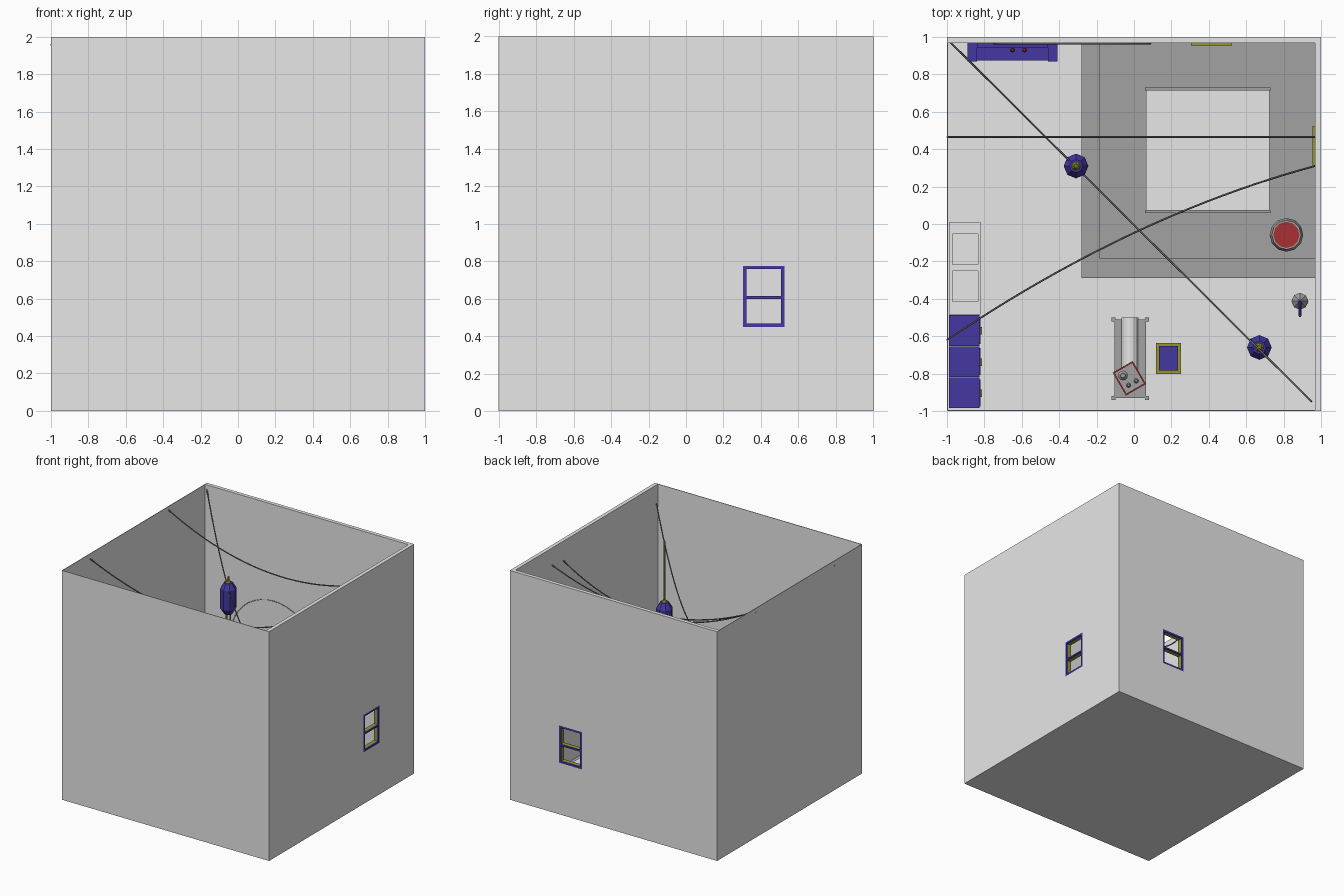
import bpy, bmesh, math
from mathutils import Vector, Matrix

cube = bpy.data.objects.get("Cube")
if cube:
    bpy.data.objects.remove(cube)


def material(name, r, g, b):
    m = bpy.data.materials.new(name)
    m.use_nodes = True
    m.diffuse_color = (r, g, b, 1)
    m.node_tree.nodes["Principled BSDF"].inputs["Base Color"].default_value = (r, g, b, 1)
    return m


PALE = material("pale_grey", .8, .8, .8)
GREY = material("mid_grey", .36, .36, .36)
DARK = material("rope_grey", .15, .15, .15)
BLUE = material("deep_blue", .056, .038, .35)
OLIVE = material("olive", .3, .3, .03)
RED = material("dark_red", .4, .03, .035)


def finish(name, bm, mat):
    mesh = bpy.data.meshes.new(name)
    bm.to_mesh(mesh)
    bm.free()
    mesh.materials.append(mat)
    ob = bpy.data.objects.new(name, mesh)
    bpy.context.collection.objects.link(ob)
    return ob


def box(name, mat, x, y, z):
    """Box from (low, high) pairs on each axis."""
    bm = bmesh.new()
    bmesh.ops.create_cube(bm, size=1)
    for v in bm.verts:
        v.co = Vector([(a + b) / 2 + c * (b - a) for c, (a, b) in zip(v.co, (x, y, z))])
    return finish(name, bm, mat)


def lathe(name, mat, x, y, profile, sides=8):
    """Stack of rings from (radius, height) points, capped at both ends."""
    bm = bmesh.new()
    rings = [[bm.verts.new((x + r * math.cos(math.tau * i / sides),
                            y + r * math.sin(math.tau * i / sides), z))
              for i in range(sides)] for r, z in profile]
    for a, b in zip(rings, rings[1:]):
        for i in range(sides):
            j = (i + 1) % sides
            bm.faces.new((a[i], a[j], b[j], b[i]))
    bm.faces.new(rings[0][::-1])
    bm.faces.new(rings[-1])
    return finish(name, bm, mat)


def tube(name, mat, points, radius, closed=False):
    curve = bpy.data.curves.new(name, "CURVE")
    curve.dimensions = "3D"
    curve.bevel_depth = radius
    curve.bevel_resolution = 1
    curve.use_fill_caps = True
    s = curve.splines.new("POLY")
    s.use_cyclic_u = closed
    s.points.add(len(points) - 1)
    for p, co in zip(s.points, points):
        p.co = (*co, 1)
    curve.materials.append(mat)
    ob = bpy.data.objects.new(name, curve)
    bpy.context.collection.objects.link(ob)


def cut(ob, x, y, z):
    cutter = box("cutter", PALE, x, y, z)
    cutter.hide_render = True
    mod = ob.modifiers.new("opening", "BOOLEAN")
    mod.operation = "DIFFERENCE"
    mod.solver = "EXACT"
    mod.object = cutter
    bpy.context.view_layer.objects.active = ob
    bpy.ops.object.modifier_apply(modifier=mod.name)
    bpy.data.objects.remove(cutter)


# Room shell, open at the top
IN = .967
SPAN = (-1, 1)
LOW, HIGH, SILL, HEAD = .305, .525, .45, .775
FLOOR = .012
box("floor", PALE, SPAN, SPAN, (0, FLOOR))
box("left_hand_wall", PALE, (-1, -.995), SPAN, (0, 2))
box("front_wall", PALE, SPAN, (-1, -.995), (0, 2))
back = box("back_wall", PALE, SPAN, (IN, 1), (0, 2))
side = box("window_wall", PALE, (IN, 1), (-1, IN), (0, 2))
cut(back, (LOW, HIGH), (.9, 1.1), (SILL, HEAD))
cut(side, (.9, 1.1), (LOW, HIGH), (SILL, HEAD))

# Window frames: blue outside, olive lining inside
T = .017
MID = (SILL + HEAD) / 2 - .006
bars = [((LOW, LOW + T), (SILL, HEAD)), ((HIGH - T, HIGH), (SILL, HEAD)),
        ((LOW, HIGH), (SILL, SILL + T)), ((LOW, HIGH), (HEAD - T, HEAD)),
        ((LOW, HIGH), (MID - .007, MID + .007))]
for across, up in bars:
    for mat, depth in ((BLUE, (.988, 1)), (OLIVE, (.955, .988))):
        box("back_window_bar", mat, across, depth, up)
        box("side_window_bar", mat, depth, across, up)


# Sagging ropes
def rope(name, a, b, sag, bow=0):
    a, b = Vector(a), Vector(b)
    pts = []
    for i in range(25):
        t = i / 24
        k = 4 * t * (1 - t)
        pts.append(a.lerp(b, t) + Vector((0, bow * k, -sag * k)))
    tube(name, DARK, pts, .005)


rope("diagonal_rope", (-.98, .97, 1.96), (.95, -.95, 1.85), .42)
rope("straight_rope", (-1, .465, 1.97), (IN, .465, 1.85), .23)
rope("bowed_rope", (-1, -.62, 1.96), (IN, .31, 1.83), .48, .1)


# Hanging lanterns
def lantern(x, y, low, high, hook):
    lathe("lantern_body", BLUE, x, y, [(.035, low), (.066, low + .05),
                                       (.066, high - .05), (.035, high)])
    lathe("lantern_cap", OLIVE, x, y, [(.024, high), (.012, high + .02)])
    lathe("lantern_cord", OLIVE, x, y, [(.008, high), (.008, hook)], 6)
    for s in (-1, 1):
        lathe("lantern_tassel", OLIVE, x + s * .018, y, [(.008, low - .12), (.008, low + .02)], 6)


lantern(-.31, .31, 1.31, 1.58, 1.63)
lantern(.67, -.66, .92, 1.18, 1.71)

# Ring on the back wall
tube("wall_ring", GREY, [(-.33 + .42 * math.cos(math.tau * i / 40), IN - .003,
                          .74 + .42 * math.sin(math.tau * i / 40)) for i in range(40)], .003, True)

# Stepped rug with the bed on it
box("rug_border", GREY, (-.28, IN), (-.29, IN), (FLOOR, .03))
box("rug_centre", GREY, (-.185, IN), (-.185, IN), (.03, .045))
box("bed_mattress", PALE, (.065, .725), (.07, .72), (.1, .22))
for y in (.06, .715):
    box("bed_end_board", GREY, (.06, .73), (y, y + .015), (.045, .26))

# Sofa against the back wall
box("sofa_seat", BLUE, (-.84, -.46), (.875, IN), (.05, .16))
box("sofa_back", BLUE, (-.84, -.46), (.945, IN), (.16, .3))
for x in (-.89, -.46):
    box("sofa_arm", BLUE, (x, x + .05), (.87, IN), (.05, .21))
    for y in (.88, .94):
        box("sofa_leg", DARK, (x + .015, x + .035), (y, y + .02), (0, .05))
for x in (-.65, -.585):
    lathe("red_ornament", RED, x, .93, [(.008, .16), (.013, .2), (.013, .3), (.006, .315)])

# Counter with two basins, then three blue cupboards
counter = box("counter", PALE, (-.99, -.82), (-.485, .01), (FLOOR, .3))
for y in (-.415, -.217):
    cut(counter, (-.97, -.835), (y, y + .163), (.27, .4))
for i in range(3):
    y = -.985 + i * .167
    box("cupboard", BLUE, (-.99, -.825), (y, y + .164), (FLOOR, .3))
    box("cupboard_door", BLUE, (-.825, -.82), (y + .01, y + .154), (.03, .28))
    box("cupboard_handle", OLIVE, (-.82, -.812), (y + .06, y + .1), (.24, .25))

# Workbench with a pale curved chute
for x in (-.12, .06):
    for y in (-.94, -.52):
        box("bench_leg", GREY, (x, x + .02), (y, y + .02), (FLOOR, .2))
box("bench_top", GREY, (-.105, .065), (-.93, -.51), (.16, .2))
chute = lathe("chute", PALE, 0, 0, [(.045, 0), (.045, .3)], 16)
chute.matrix_world = Matrix.Translation((-.022, -.5, .195)) @ Matrix.Rotation(math.pi / 2, 4, "X")

# Turned red tray with bottles on the bench
turn = Matrix.Translation((-.025, -.825, .24)) @ Matrix.Rotation(math.radians(30), 4, "Z")
parts = [box("tray_base", GREY, (-.055, .055), (-.065, .065), (0, .02))]
for s in (-1, 1):
    parts.append(box("tray_side", RED, (s * .058 - .004, s * .058 + .004), (-.069, .069), (0, .04)))
    parts.append(box("tray_end", RED, (-.062, .062), (s * .067 - .004, s * .067 + .004), (0, .04)))
for x, y, r in ((-.022, .03, .026), (-.022, -.03, .014), (.025, -.03, .014)):
    parts.append(lathe("bottle", GREY, x, y, [(r, .02), (r, .06), (r * .5, .075), (r * .5, .09)], 12))
for part in parts:
    part.matrix_world = turn

# Stool with a blue cushion
box("stool_seat", OLIVE, (.118, .25), (-.802, -.636), (.12, .14))
box("stool_cushion", BLUE, (.135, .235), (-.783, -.653), (.14, .152))
for x in (.12, .233):
    for y in (-.8, -.653):
        box("stool_leg", OLIVE, (x, x + .015), (y, y + .015), (FLOOR, .12))

# Barrel with a red top
lathe("barrel", GREY, .815, -.058, [(.075, FLOOR), (.09, .07), (.09, .16), (.078, .21)], 12)
lathe("barrel_lid", RED, .815, -.058, [(.07, .21), (.07, .217)], 12)

# Broom with a leaning handle
box("broom_bristles", DARK, (.845, .93), (-.425, -.4), (0, .06))
lathe("broom_head", GREY, .887, -.413, [(.045, .06), (.012, .1)])
tube("broom_handle", BLUE, [(.887, -.413, .09), (.887, -.49, .5)], .008)
